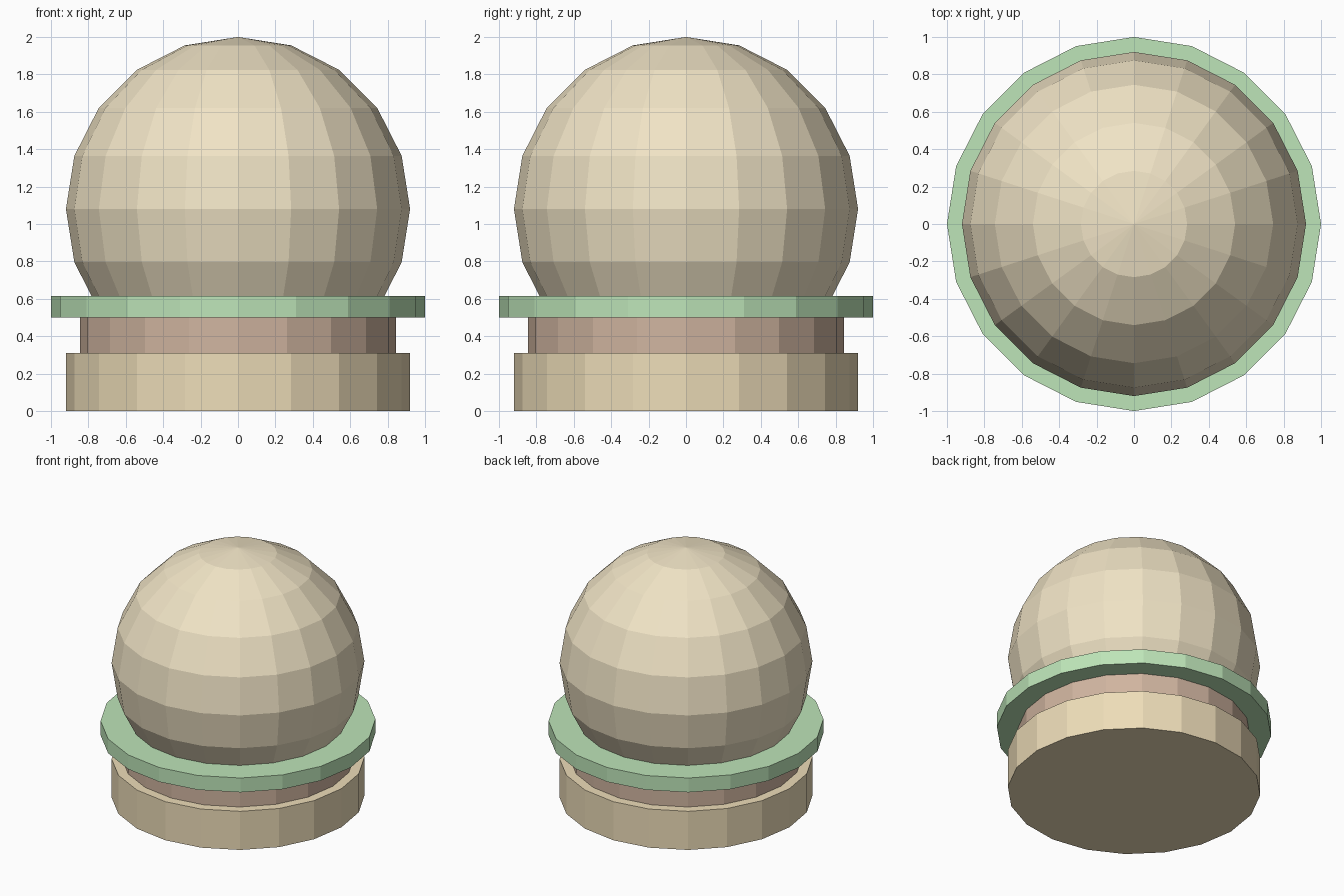
import bpy

if "Cube" in bpy.data.objects:
    bpy.data.objects.remove(bpy.data.objects["Cube"])

SIDES = 20


def paint(obj, name, color):
    obj.name = name
    mat = bpy.data.materials.new(name + "_color")
    mat.diffuse_color = (*color, 1.0)
    mat.use_nodes = True
    mat.node_tree.nodes["Principled BSDF"].inputs["Base Color"].default_value = mat.diffuse_color
    obj.data.materials.append(mat)


def disc(name, radius, z0, z1, color):
    bpy.ops.mesh.primitive_cylinder_add(
        vertices=SIDES, radius=radius, depth=z1 - z0, location=(0, 0, (z0 + z1) / 2))
    paint(bpy.context.object, name, color)


# Stacked layers: bun base, patty, lettuce
disc("bottom_bun", 0.92, 0.0, 0.31, (0.85, 0.72, 0.48))
disc("patty", 0.845, 0.31, 0.50, (0.63, 0.46, 0.35))
disc("lettuce", 1.0, 0.50, 0.615, (0.51, 0.78, 0.48))

# Round bun top, its underside sunk into the layers
bpy.ops.mesh.primitive_uv_sphere_add(
    segments=SIDES, ring_count=10, radius=0.92, location=(0, 0, 1.08))
paint(bpy.context.object, "top_bun", (0.87, 0.77, 0.56))
